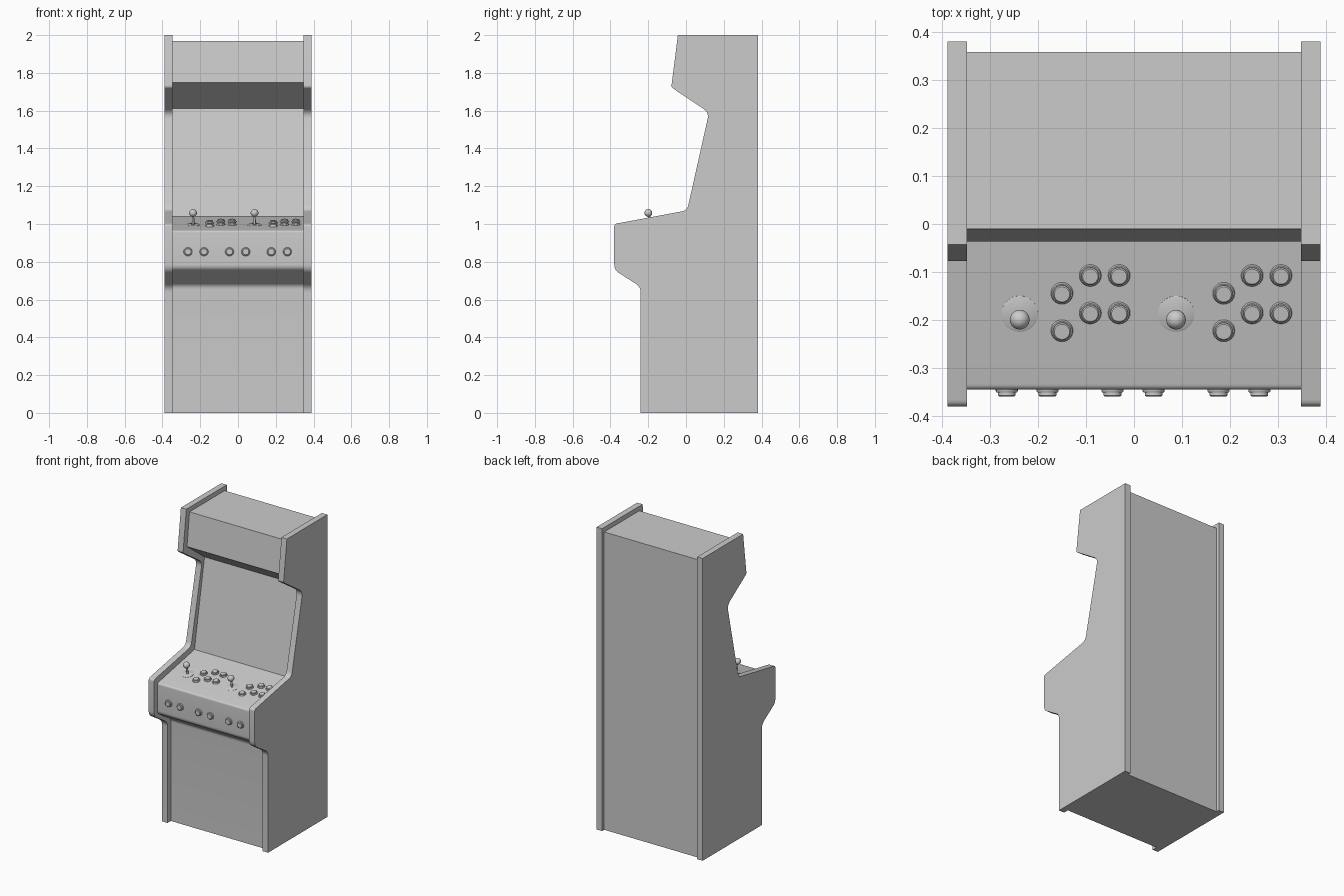
import bpy, bmesh
from math import atan2, pi
from mathutils import Vector, Matrix

if "Cube" in bpy.data.objects:
    bpy.data.objects.remove(bpy.data.objects["Cube"])


def finish(bm, name, matrix=None):
    bmesh.ops.recalc_face_normals(bm, faces=bm.faces)
    mesh = bpy.data.meshes.new(name)
    bm.to_mesh(mesh)
    bm.free()
    ob = bpy.data.objects.new(name, mesh)
    bpy.context.collection.objects.link(ob)
    if matrix:
        ob.matrix_world = matrix
    bpy.context.view_layer.objects.active = ob
    ob.select_set(True)
    bpy.ops.object.shade_smooth_by_angle(angle=0.6)
    ob.select_set(False)
    return ob


def rounded(profile, steps=6):
    """Profile of (y, z, fillet length) -> points with rounded corners."""
    out, n = [], len(profile)
    for i, (y, z, r) in enumerate(profile):
        p = Vector((y, z))
        if not r:
            out.append(p)
            continue
        a = p + (Vector(profile[i - 1][:2]) - p).normalized() * r
        b = p + (Vector(profile[(i + 1) % n][:2]) - p).normalized() * r
        for k in range(steps + 1):
            t = k / steps
            out.append(a * (1 - t) ** 2 + p * 2 * t * (1 - t) + b * t * t)
    return out


def slab(name, profile, x0, x1):
    bm = bmesh.new()
    face = bm.faces.new([bm.verts.new((x0, p.x, p.y)) for p in rounded(profile)])
    ext = bmesh.ops.extrude_face_region(bm, geom=[face])
    verts = [v for v in ext["geom"] if isinstance(v, bmesh.types.BMVert)]
    bmesh.ops.translate(bm, verts=verts, vec=(x1 - x0, 0, 0))
    return finish(bm, name)


def lathe(name, outline, matrix, segments=24):
    """Spin an (r, z) outline around the local z axis."""
    bm = bmesh.new()
    verts = [bm.verts.new((r, 0, z)) for r, z in outline]
    edges = [bm.edges.new(pair) for pair in zip(verts, verts[1:])]
    bmesh.ops.spin(bm, geom=verts + edges, cent=(0, 0, 0), axis=(0, 0, 1),
                   angle=2 * pi, steps=segments, use_merge=True)
    bmesh.ops.remove_doubles(bm, verts=bm.verts, dist=1e-5)
    return finish(bm, name, matrix)


# Side panels
side = slab("side_panel", [
    (0.38, 0, 0), (0.38, 2, 0), (-0.043, 2, 0), (-0.078, 1.724, 0.012),
    (0.122, 1.59, 0.035), (0.006, 1.072, 0.03), (-0.38, 1.0, 0.015),
    (-0.38, 0.757, 0.03), (-0.24, 0.667, 0.03), (-0.24, 0, 0)], 0.348, 0.388)
side.modifiers.new("both_sides", "MIRROR")

# Cabinet body: marquee, screen, control deck and lower front
slab("cabinet_body", [
    (0.358, 0, 0), (0.358, 1.97, 0), (-0.01, 1.97, 0), (-0.036, 1.75, 0),
    (0.147, 1.612, 0), (0.042, 1.04, 0), (-0.345, 0.965, 0.012),
    (-0.345, 0.765, 0.02), (-0.205, 0.675, 0.02), (-0.205, 0, 0)], -0.348, 0.348)

# Control deck placement
slope = (1.04 - 0.965) / (0.042 + 0.345)
tilt = Matrix.Rotation(atan2(slope, 1), 4, "X")


def on_deck(x, y):
    return Matrix.Translation((x, y, 0.965 + slope * (y + 0.345))) @ tilt


BUTTON = [(0.023, -0.004), (0.023, 0.003), (0.021, 0.006), (0.0185, 0.006),
          (0.0185, 0.012), (0.016, 0.014), (0, 0.014)]
DISC = [(0.038, -0.002), (0.038, 0.001), (0.036, 0.002), (0, 0.002)]
SHAFT = [(0.007, -0.004), (0.006, 0.06), (0, 0.06)]

# Two players: joystick and six buttons each
for player, dx in (("left", 0), ("right", 0.3255)):
    base = on_deck(-0.238 + dx, -0.187)
    lathe(player + "_joystick_disc", DISC, base, 32)
    lathe(player + "_joystick_shaft", SHAFT, base, 16)
    bm = bmesh.new()
    bmesh.ops.create_uvsphere(bm, u_segments=24, v_segments=16, radius=0.0205)
    finish(bm, player + "_joystick_ball", base @ Matrix.Translation((0, 0, 0.064)))
    bx = -0.15 + (0.337 if dx else 0)
    for col, (ox, y) in enumerate(((0, -0.144), (0.059, -0.107), (0.119, -0.107))):
        for row in range(2):
            lathe(f"{player}_button_{col}_{row}", BUTTON, on_deck(bx + ox, y - 0.078 * row))

# Front buttons
for i, x in enumerate((-0.265, -0.18, -0.045, 0.041, 0.176, 0.261)):
    lathe(f"front_button_{i}", BUTTON,
          Matrix.Translation((x, -0.345, 0.853)) @ Matrix.Rotation(pi / 2, 4, "X"))
